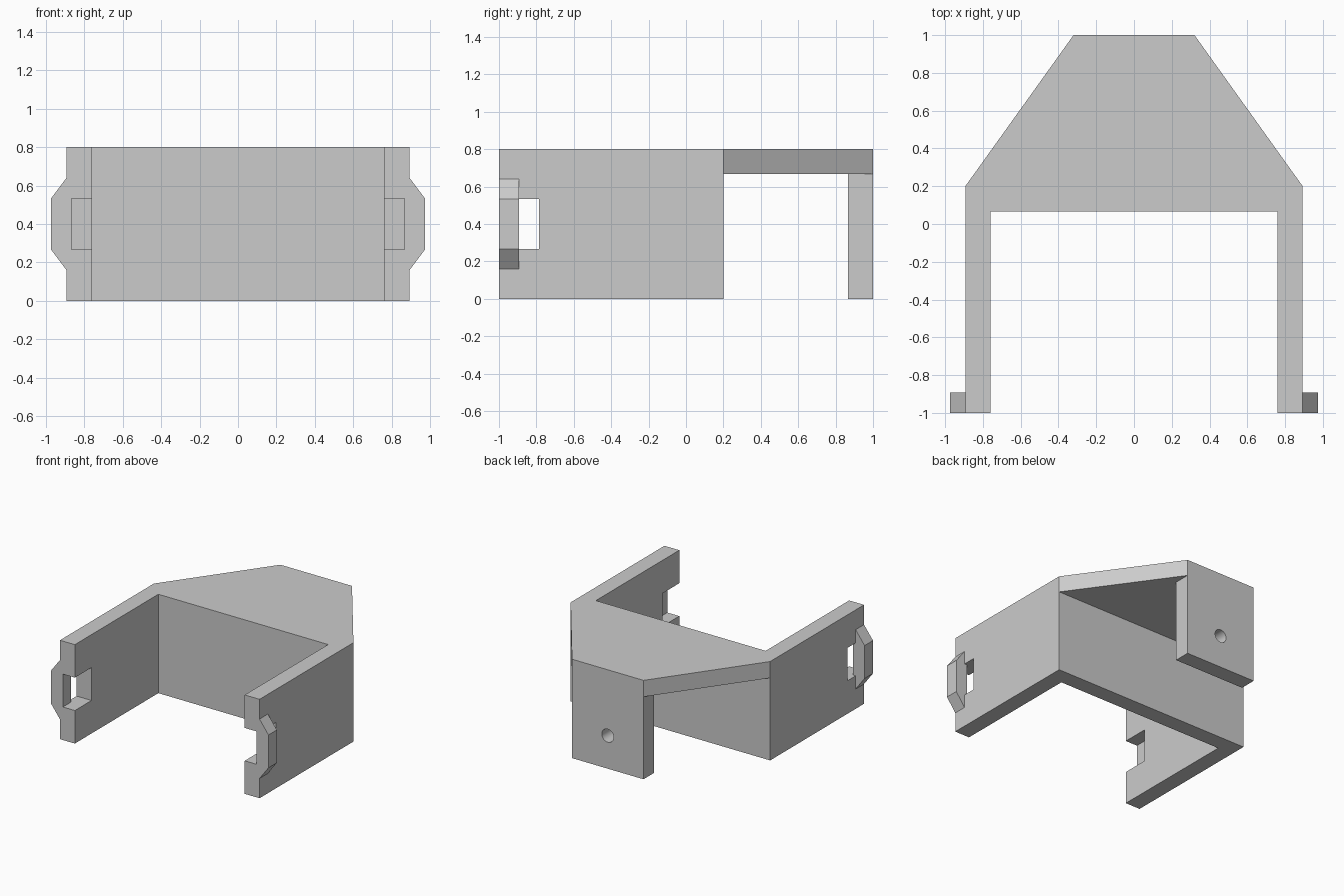
import bpy, bmesh, math
from mathutils import Matrix

cube = bpy.data.objects.get("Cube")
if cube:
    bpy.data.objects.remove(cube, do_unlink=True)

# Main sizes
HALF_W, T, H = 0.893, 0.133, 0.8
WALL_Y, BACK_HALF = 0.2, 0.32
SLOT_LOW, SLOT_HIGH, SLOT_DEPTH = 0.267, 0.533, 0.213

grey = bpy.data.materials.new("plain grey")
grey.use_nodes = True
colour = (0.6, 0.6, 0.6, 1)
grey.diffuse_color = colour
grey.node_tree.nodes["Principled BSDF"].inputs["Base Color"].default_value = colour


def prism(name, outline, low, high, axis="z"):
    """Extrude an outline along z (x, y points) or along y (x, z points)."""
    bm = bmesh.new()
    place = (lambda a, b: (a, b, low)) if axis == "z" else (lambda a, b: (a, low, b))
    face = bm.faces.new([bm.verts.new(place(a, b)) for a, b in outline])
    ext = bmesh.ops.extrude_face_region(bm, geom=[face])["geom"]
    step = (0, 0, high - low) if axis == "z" else (0, high - low, 0)
    bmesh.ops.translate(bm, vec=step, verts=[v for v in ext if isinstance(v, bmesh.types.BMVert)])
    bmesh.ops.recalc_face_normals(bm, faces=bm.faces)
    return to_object(name, bm)


def to_object(name, bm):
    mesh = bpy.data.meshes.new(name)
    bm.to_mesh(mesh)
    bm.free()
    mesh.materials.append(grey)
    obj = bpy.data.objects.new(name, mesh)
    bpy.context.collection.objects.link(obj)
    return obj


def mirrored(half):
    return half + [(-x, y) for x, y in reversed(half)]


def cut(target, cutter):
    mod = target.modifiers.new("cut", "BOOLEAN")
    mod.operation, mod.solver, mod.object = "DIFFERENCE", "EXACT", cutter
    bpy.context.view_layer.objects.active = target
    bpy.ops.object.modifier_apply(modifier=mod.name)
    bpy.data.objects.remove(cutter, do_unlink=True)


# Bracket: two arms, cross wall, tapered roof and back plate from one plan
inner = HALF_W - T
bracket = prism("bracket", mirrored([
    (inner, WALL_Y - T), (inner, -1), (HALF_W, -1), (HALF_W, WALL_Y), (BACK_HALF, 1)]), 0, H)

# Clear the space under the roof, leaving the back plate standing
cut(bracket, prism("under_roof_cutter", mirrored([
    (2, WALL_Y), (2, 2), (BACK_HALF, 2), (BACK_HALF, 1 - T)]), -0.5, H - T))

# Strap slots in both arm ends
cut(bracket, prism("slot_cutter", [
    (-2, SLOT_LOW), (2, SLOT_LOW), (2, SLOT_HIGH), (-2, SLOT_HIGH)],
    -1.5, -1 + SLOT_DEPTH, "y"))

# Screw hole through the back plate
bm = bmesh.new()
bmesh.ops.create_cone(bm, cap_ends=True, segments=32, radius1=0.053, radius2=0.053, depth=0.5,
                      matrix=Matrix.Translation((0, 1, SLOT_LOW)) @ Matrix.Rotation(math.pi / 2, 4, "X"))
cut(bracket, to_object("hole_cutter", bm))

# Chamfered straps bridging the slots
out, back, rise = 0.973, 0.867, 0.107
for name, side in (("left_strap", 1), ("right_strap", -1)):
    outline = [(HALF_W, SLOT_LOW - rise), (out, SLOT_LOW), (out, SLOT_HIGH),
               (HALF_W, SLOT_HIGH + rise), (HALF_W, SLOT_HIGH), (back, SLOT_HIGH),
               (back, SLOT_LOW), (HALF_W, SLOT_LOW)]
    prism(name, [(side * x, z) for x, z in outline], -1, -1 + rise, "y")

# Smooth the hole while keeping the corners crisp
bpy.ops.object.select_all(action="DESELECT")
bracket.select_set(True)
bpy.context.view_layer.objects.active = bracket
bpy.ops.object.shade_smooth_by_angle(angle=math.radians(30))
